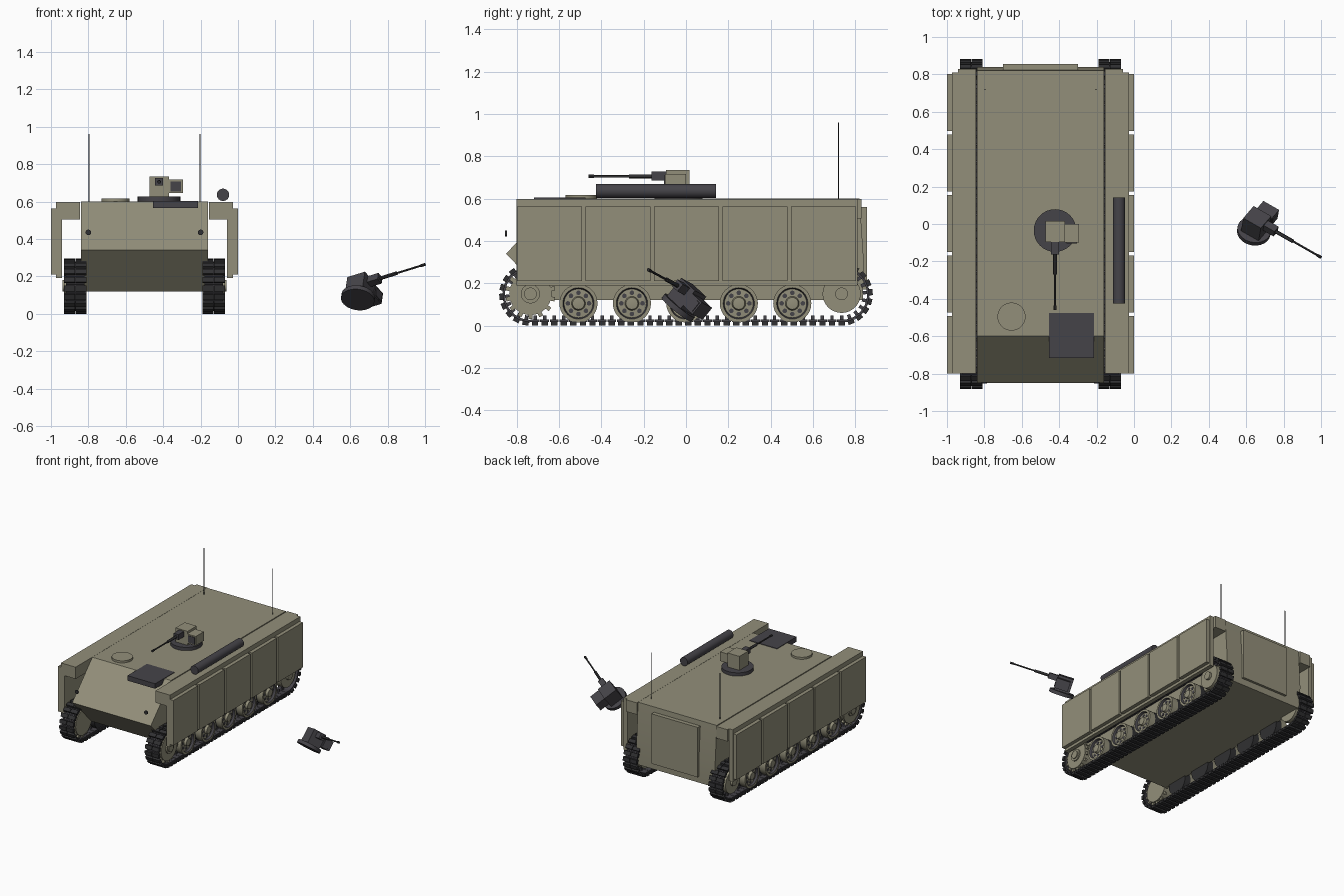
import bpy, bmesh, math
from mathutils import Matrix, Vector

if "Cube" in bpy.data.objects:
    bpy.data.objects.remove(bpy.data.objects["Cube"])


def material(name, rgb):
    m = bpy.data.materials.new(name)
    m.use_nodes = True
    m.diffuse_color = (*rgb, 1)
    bsdf = m.node_tree.nodes["Principled BSDF"]
    bsdf.inputs["Base Color"].default_value = (*rgb, 1)
    bsdf.inputs["Roughness"].default_value = 0.8
    return m


TAN = material("olive tan paint", (0.29, 0.275, 0.195))
DARK = material("dark grey metal", (0.06, 0.057, 0.066))
BLACK = material("black rubber", (0.03, 0.03, 0.032))
MATS = [TAN, DARK, BLACK]
MID = -0.5  # vehicle centre line
parts = []


def finish(name, bm, matrix=None):
    bmesh.ops.recalc_face_normals(bm, faces=bm.faces)
    me = bpy.data.meshes.new(name)
    bm.to_mesh(me)
    bm.free()
    for m in MATS:
        me.materials.append(m)
    ob = bpy.data.objects.new(name, me)
    bpy.context.collection.objects.link(ob)
    if matrix:
        ob.matrix_world = matrix
    parts.append(ob)
    return ob


def paint(verts, mat):
    for f in {f for v in verts for f in v.link_faces}:
        f.material_index = MATS.index(mat)


def box(bm, lo, hi, mat=TAN, matrix=Matrix()):
    lo, hi = Vector(lo), Vector(hi)
    m = matrix @ Matrix.Translation((lo + hi) / 2) @ Matrix.Diagonal((*(hi - lo), 1))
    paint(bmesh.ops.create_cube(bm, size=1, matrix=m)["verts"], mat)


def cyl(bm, centre, r, depth, axis="Z", mat=TAN, n=32):
    turn = {"X": Matrix.Rotation(math.pi / 2, 4, "Y"),
            "Y": Matrix.Rotation(math.pi / 2, 4, "X"), "Z": Matrix()}[axis]
    out = bmesh.ops.create_cone(bm, cap_ends=True, segments=n, radius1=r, radius2=r,
                                depth=depth, matrix=Matrix.Translation(centre) @ turn)
    paint(out["verts"], mat)


def lathe(bm, profile, centre, side, n=32):
    """Spin (x, radius, material) points about the x axis."""
    rings = []
    for x, r, _ in profile:
        rings.append([bm.verts.new((centre[0] + side * x, centre[1] + r * math.cos(a),
                                    centre[2] + r * math.sin(a)))
                      for a in (math.tau * i / n for i in range(n))])
    for a, b, p in zip(rings, rings[1:], profile):
        for i in range(n):
            f = bm.faces.new((a[i], a[i - 1], b[i - 1], b[i]))
            f.material_index = MATS.index(p[2])
    bm.faces.new(rings[0]).material_index = MATS.index(profile[0][2])
    bm.faces.new(rings[-1]).material_index = MATS.index(profile[-1][2])


# Hull: side profile pushed across the width
bm = bmesh.new()
outline = [(-0.6, 0.6), (-0.85, 0.34), (-0.64, 0.12), (0.835, 0.12), (0.84, 0.3), (0.82, 0.6)]
face = bm.faces.new([bm.verts.new((MID - 0.34, y, z)) for y, z in outline])
new = bmesh.ops.extrude_face_region(bm, geom=[face])["geom"]
bmesh.ops.translate(bm, vec=(0.68, 0, 0), verts=[v for v in new if isinstance(v, bmesh.types.BMVert)])
finish("hull", bm)

# Rear door
bm = bmesh.new()
box(bm, (-0.7, 0.815, 0.17), (-0.3, 0.855, 0.56))
finish("rear_door", bm)

# Sponsons, skirts and running gear on both sides
wheel = [(0.325, 0.09, BLACK), (0.375, 0.09, TAN), (0.425, 0.09, TAN), (0.425, 0.074, DARK),
         (0.408, 0.068, TAN), (0.41, 0.033, TAN), (0.428, 0.028, TAN), (0.43, 0.012, TAN)]
END, RAD = 0.735, 0.147  # track end wheels and outer radius
straight, arc = 2 * END, math.pi * 0.137
for side, label in ((-1, "right"), (1, "left")):
    def sbox(bm, lo, hi, mat=TAN):
        xs = sorted((MID + side * lo[0], MID + side * hi[0]))
        box(bm, (xs[0], *lo[1:]), (xs[1], *hi[1:]), mat)

    bm = bmesh.new()
    sbox(bm, (0.345, -0.8, 0.505), (0.44, 0.83, 0.597))
    finish(label + "_sponson", bm)

    bm = bmesh.new()
    sbox(bm, (0.44, -0.8, 0.19), (0.472, 0.81, 0.597))
    for i in range(5):
        y = -0.645 + i * 0.3235
        sbox(bm, (0.472, y - 0.153, 0.21), (0.5, y + 0.153, 0.562))
    finish(label + "_skirt_panels", bm)

    # Road wheels with a ring of holes
    bm = bmesh.new()
    for i in range(5):
        y = -0.508 + i * 0.2525
        lathe(bm, wheel, (MID, y, 0.105), side)
        for k in range(8):
            a = math.tau * k / 8
            cyl(bm, (MID + side * 0.408, y + 0.05 * math.cos(a), 0.105 + 0.05 * math.sin(a)),
                0.011, 0.008, "X", DARK, 10)
    finish(label + "_road_wheels", bm)

    # Toothed drive sprocket in front, plain idler behind
    bm = bmesh.new()
    for y, r in ((-END, 0.1), (END, 0.09)):
        cyl(bm, (MID + side * 0.37, y, 0.15), r, 0.1, "X")
        cyl(bm, (MID + side * 0.38, y, 0.15), 0.03, 0.115, "X")
    cyl(bm, (MID + side * 0.38, -END, 0.15), 0.045, 0.1, "X")
    for k in range(14):
        m = Matrix.Translation((MID + side * 0.37, -END, 0.15)) @ Matrix.Rotation(math.tau * k / 14, 4, "X")
        for x in (-0.035, 0.035):
            box(bm, (x - 0.008, -0.01, 0.09), (x + 0.008, 0.01, 0.118), TAN, m)
    finish(label + "_sprocket_and_idler", bm)

    # Track links laid along the loop
    bm = bmesh.new()
    count = 84
    for i in range(count):
        d = i * 2 * (straight + arc) / count
        half, d = divmod(d, straight + arc)
        if d < straight:
            y, turn = d - END, 0
        else:
            y, turn = END, (d - straight) / arc * math.pi
        m = (Matrix.Translation((MID + side * 0.37, 0, RAD)) @ Matrix.Rotation(math.pi * half, 4, "X")
             @ Matrix.Translation((0, y, 0)) @ Matrix.Rotation(-turn, 4, "X"))
        box(bm, (-0.05, -0.021, 0.119), (0.05, 0.021, 0.131), DARK, m)
        box(bm, (-0.006, -0.008, 0.1), (0.006, 0.008, 0.119), DARK, m)
        for x in (-0.031, 0.031):
            box(bm, (x - 0.029, -0.015, 0.127), (x + 0.029, 0.015, RAD), BLACK, m)
    finish(label + "_track", bm)

    # Whip antenna and headlight
    bm = bmesh.new()
    cyl(bm, (MID + side * 0.297, 0.72, 0.78), 0.003, 0.36, "Z", BLACK, 8)
    finish(label + "_antenna", bm)
    bm = bmesh.new()
    cyl(bm, (MID + side * 0.3, -0.85, 0.435), 0.015, 0.008, "Y", BLACK, 16)
    finish(label + "_headlight", bm)

# Roof fittings
bm = bmesh.new()
cyl(bm, (-0.655, -0.495, 0.605), 0.075, 0.022)
finish("driver_hatch", bm)
bm = bmesh.new()
box(bm, (-0.455, -0.717, 0.565), (-0.215, -0.475, 0.604), DARK)
finish("front_grille", bm)
bm = bmesh.new()
cyl(bm, (-0.08, -0.142, 0.636), 0.033, 0.566, "Y", DARK)
finish("exhaust_tube", bm)


def weapon_station(name, matrix, paint_mat, ring, reach):
    """Ring, housing, sight and gun pointing along local -y."""
    bm = bmesh.new()
    cyl(bm, (0, 0, 0.013), ring, 0.026, "Z", DARK)
    finish(name + "_ring", bm, matrix)
    bm = bmesh.new()
    box(bm, (-0.052, -0.06, 0.026), (0.052, 0.052, 0.135), paint_mat)
    box(bm, (0.052, -0.065, 0.045), (0.127, 0.035, 0.117), paint_mat)
    box(bm, (0.062, -0.069, 0.054), (0.118, -0.064, 0.108), DARK)
    finish(name + "_housing", bm, matrix)
    bm = bmesh.new()
    box(bm, (-0.021, -0.128, 0.085), (0.021, -0.06, 0.127), DARK)
    for y0, y1, r in ((0.128, 0.235, 0.01), (0.235, reach, 0.0055), (reach - 0.025, reach, 0.008)):
        cyl(bm, (0, -(y0 + y1) / 2, 0.105), r, y1 - y0, "Y", BLACK, 12)
    finish(name + "_gun", bm, matrix)


# Mounted station and the tilted spare one beside the vehicle
weapon_station("roof_station", Matrix.Translation((-0.422, -0.035, 0.6)), TAN, 0.114, 0.425)
back = Vector((-0.84, 0.48, -0.26)).normalized()
right = back.cross(Vector((0.114, 0.62, 0.77))).normalized()
axes = Matrix((right, back, right.cross(back))).transposed().to_4x4()
weapon_station("spare_station", Matrix.Translation((0.64, -0.045, 0.075)) @ axes, DARK, 0.09, 0.415)

# Smooth round surfaces, keep edges sharp
bpy.ops.object.select_all(action="DESELECT")
for ob in parts:
    ob.select_set(True)
bpy.context.view_layer.objects.active = parts[0]
bpy.ops.object.shade_smooth_by_angle(angle=math.radians(30))
